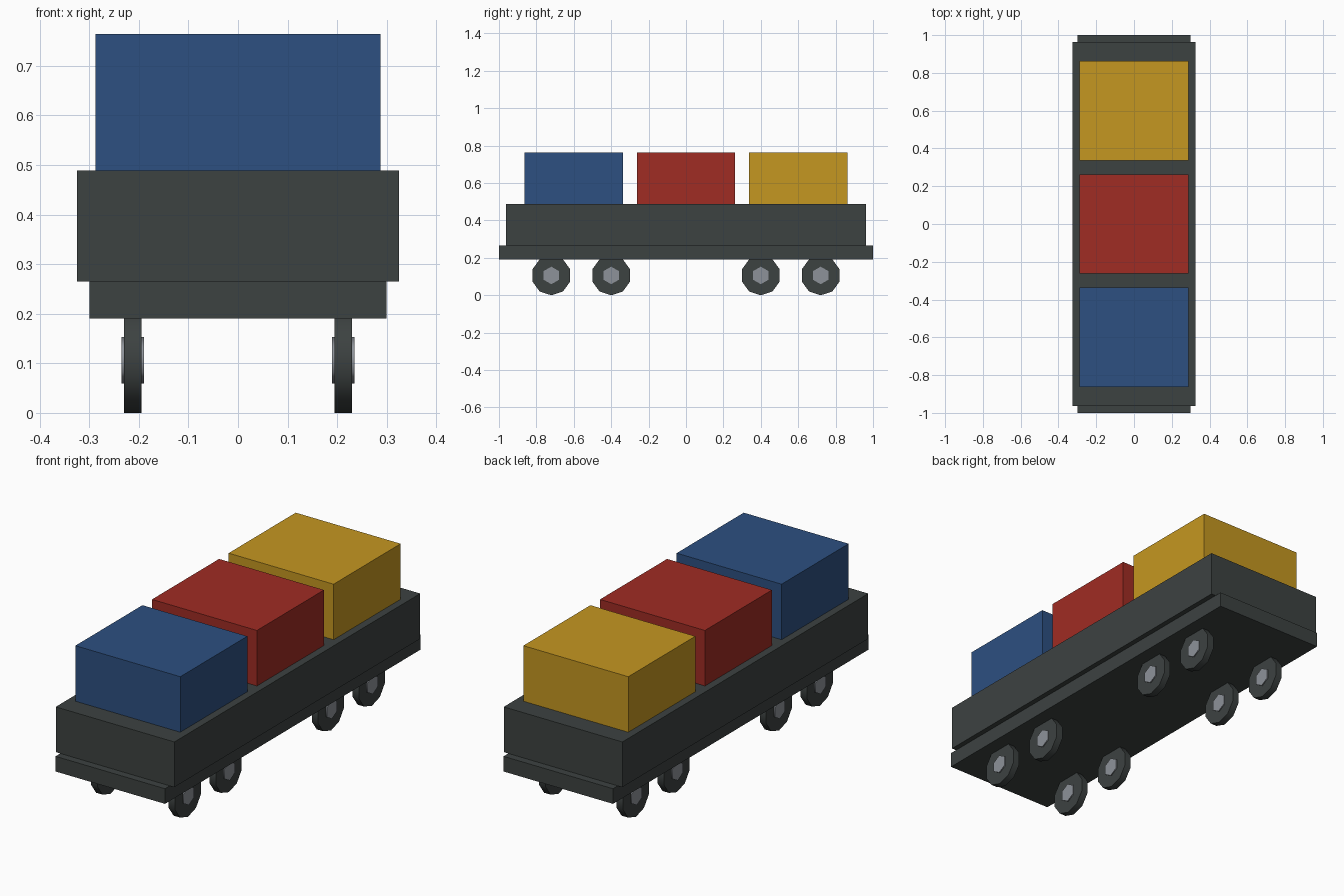
import bpy
import bmesh
import math
from mathutils import Vector

default = bpy.data.objects.get("Cube")
if default:
    bpy.data.objects.remove(default, do_unlink=True)


def material(name, rgb):
    mat = bpy.data.materials.new(name)
    mat.use_nodes = True
    mat.diffuse_color = (*rgb, 1)
    mat.node_tree.nodes["Principled BSDF"].inputs["Base Color"].default_value = (*rgb, 1)
    return mat


dark = material("dark grey", (0.046, 0.054, 0.053))
steel = material("light steel", (0.27, 0.29, 0.32))
blue = material("cargo blue", (0.026, 0.08, 0.22))
red = material("cargo red", (0.35, 0.025, 0.017))
yellow = material("cargo yellow", (0.56, 0.31, 0.015))


def finish(name, bm, mat):
    bmesh.ops.recalc_face_normals(bm, faces=bm.faces)
    mesh = bpy.data.meshes.new(name)
    bm.to_mesh(mesh)
    bm.free()
    mesh.materials.append(mat)
    obj = bpy.data.objects.new(name, mesh)
    bpy.context.collection.objects.link(obj)
    return obj


def box(name, half_x, half_y, bottom, top, mat, y=0):
    bm = bmesh.new()
    bmesh.ops.create_cube(bm, size=2)
    for v in bm.verts:
        v.co = (v.co.x * half_x, y + v.co.y * half_y, top if v.co.z > 0 else bottom)
    return finish(name, bm, mat)


def disc(name, centre, radius, width, sides, mat):
    """Prism along x with one corner pointing straight up."""
    bm = bmesh.new()
    ring = []
    for i in range(sides):
        a = math.tau * i / sides
        offset = Vector((-width / 2, radius * math.sin(a), radius * math.cos(a)))
        ring.append(bm.verts.new(centre + offset))
    cap = bm.faces.new(ring)
    out = bmesh.ops.extrude_face_region(bm, geom=[cap], use_keep_orig=True)
    moved = [g for g in out["geom"] if isinstance(g, bmesh.types.BMVert)]
    bmesh.ops.translate(bm, verts=moved, vec=(width, 0, 0))
    obj = finish(name, bm, mat)
    # Smooth tread, crisp rims
    bpy.ops.object.select_all(action="DESELECT")
    obj.select_set(True)
    bpy.context.view_layer.objects.active = obj
    bpy.ops.object.shade_smooth_by_angle(angle=math.radians(70))


# Wagon frame and body
box("chassis", 0.3, 1.0, 0.19, 0.265, dark)
box("wagon_body", 0.325, 0.9625, 0.265, 0.489, dark)

# Cargo crates
for name, y, mat in (("front_crate", -0.6, blue),
                     ("middle_crate", 0, red),
                     ("rear_crate", 0.6, yellow)):
    box(name, 0.2875, 0.2625, 0.489, 0.764, mat, y)

# Wheels with hubs showing on both faces
for side, sx in (("left", 1), ("right", -1)):
    for i, y in enumerate((-0.72, -0.4, 0.4, 0.72), 1):
        centre = Vector((sx * 0.2125, y, 0.106))
        disc(f"{side}_wheel_{i}", centre, 0.106, 0.035, 10, dark)
        disc(f"{side}_hub_{i}", centre, 0.047, 0.045, 6, steel)
